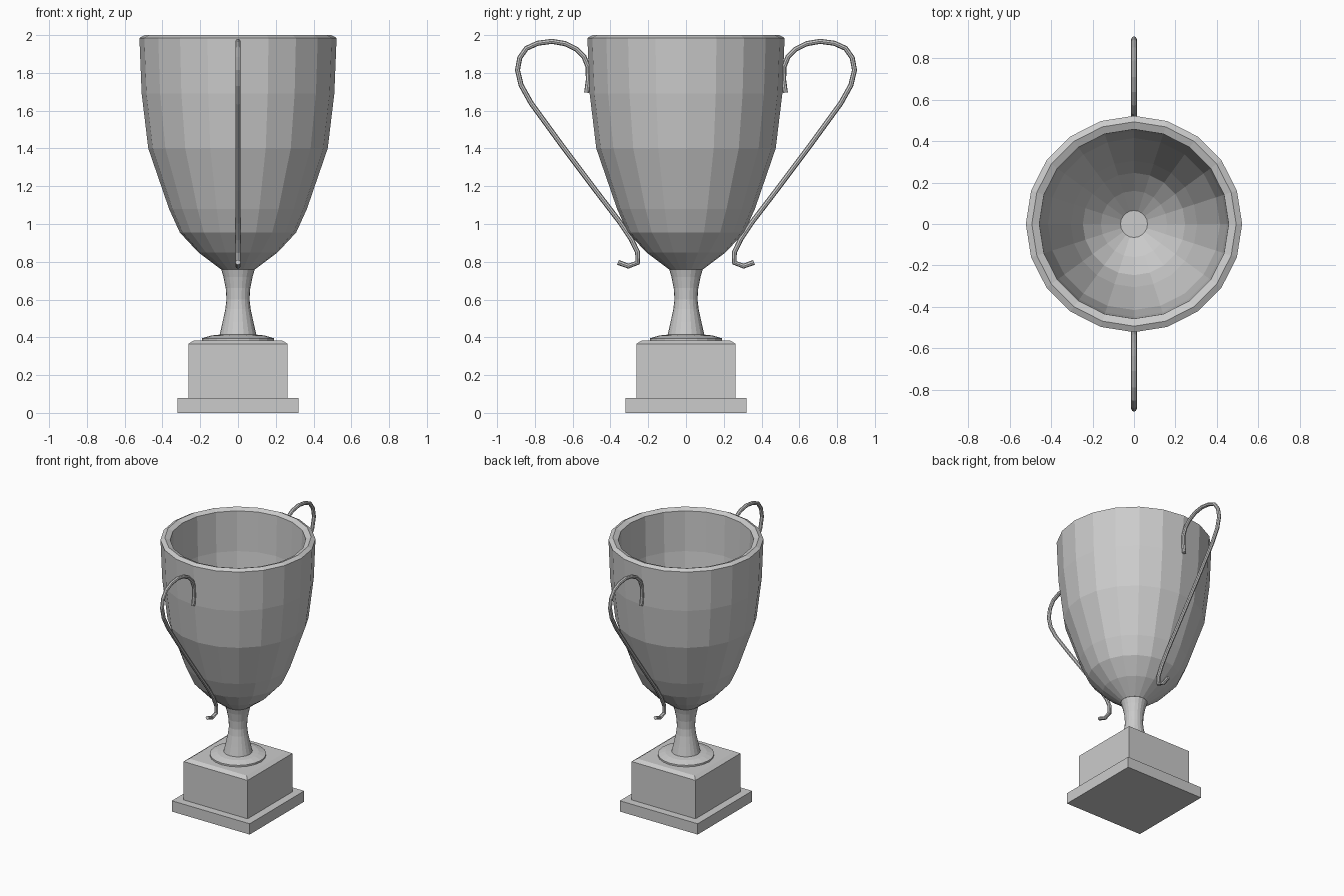
import bpy, bmesh
from math import cos, sin, tau

if "Cube" in bpy.data.objects:
    bpy.data.objects.remove(bpy.data.objects["Cube"])


def finish(name, bm):
    bmesh.ops.remove_doubles(bm, verts=bm.verts, dist=1e-5)
    bmesh.ops.recalc_face_normals(bm, faces=bm.faces)
    mesh = bpy.data.meshes.new(name)
    bm.to_mesh(mesh)
    bm.free()
    obj = bpy.data.objects.new(name, mesh)
    bpy.context.collection.objects.link(obj)
    return obj


def lathe(name, profile, sides=20):
    """Turn a (radius, z) profile around z, capping both ends flat."""
    bm = bmesh.new()
    rings = [[bm.verts.new((r * cos(tau * i / sides), r * sin(tau * i / sides), z))
              for i in range(sides)] for r, z in profile]
    for a, b in zip(rings, rings[1:]):
        for i in range(sides):
            j = (i + 1) % sides
            bm.faces.new((a[i], a[j], b[j], b[i]))
    bm.faces.new(rings[0])
    bm.faces.new(rings[-1])
    return finish(name, bm)


def square_block(name, levels):
    """Stack of square sections given as (half width, z)."""
    return lathe_square(name, levels)


def lathe_square(name, levels):
    bm = bmesh.new()
    corners = ((-1, -1), (1, -1), (1, 1), (-1, 1))
    rings = [[bm.verts.new((h * x, h * y, z)) for x, y in corners] for h, z in levels]
    for a, b in zip(rings, rings[1:]):
        for i in range(4):
            j = (i + 1) % 4
            bm.faces.new((a[i], a[j], b[j], b[i]))
    bm.faces.new(rings[0])
    bm.faces.new(rings[-1])
    return finish(name, bm)


# Square base
square_block("plinth", [(0.32, 0), (0.32, 0.08)])
square_block("base_block", [(0.263, 0.08), (0.263, 0.365), (0.235, 0.383)])

# Foot disc and waisted stem
lathe("foot_disc", [(0.19, 0.38), (0.19, 0.395), (0.14, 0.41), (0.09, 0.415)])
lathe("stem", [(0.098, 0.41), (0.082, 0.48), (0.067, 0.55), (0.061, 0.60),
               (0.065, 0.66), (0.077, 0.72), (0.092, 0.77)])

# Hollow cup: outside going up, over the ridged rim, inside going down
lathe("cup", [(0.09, 0.76), (0.21, 0.85), (0.308, 0.955), (0.365, 1.08), (0.475, 1.40),
              (0.51, 1.69), (0.522, 1.985), (0.493, 2.0), (0.457, 1.985),
              (0.448, 1.69), (0.415, 1.41), (0.305, 1.11), (0.247, 0.99),
              (0.16, 0.90), (0.065, 0.825)])

# Handles: one curled wire path in the y-z plane, on both sides
path = [(0.526, 1.695), (0.517, 1.76), (0.518, 1.83), (0.54, 1.885), (0.58, 1.925),
        (0.64, 1.955), (0.71, 1.967), (0.785, 1.957), (0.845, 1.93), (0.88, 1.88),
        (0.892, 1.815), (0.873, 1.735), (0.82, 1.64), (0.66, 1.42), (0.48, 1.18),
        (0.35, 1.01), (0.29, 0.92), (0.256, 0.85), (0.256, 0.795),
        (0.305, 0.777), (0.36, 0.797)]
for side, label in ((1, "back"), (-1, "front")):
    curve = bpy.data.curves.new(label + "_handle", 'CURVE')
    curve.dimensions = '3D'
    curve.bevel_depth = 0.0135
    curve.bevel_resolution = 2
    curve.use_fill_caps = True
    spline = curve.splines.new('POLY')
    spline.points.add(len(path) - 1)
    for point, (y, z) in zip(spline.points, path):
        point.co = (0, side * y, z, 1)
    spline.use_smooth = False
    handle = bpy.data.objects.new(label + "_handle", curve)
    bpy.context.collection.objects.link(handle)
